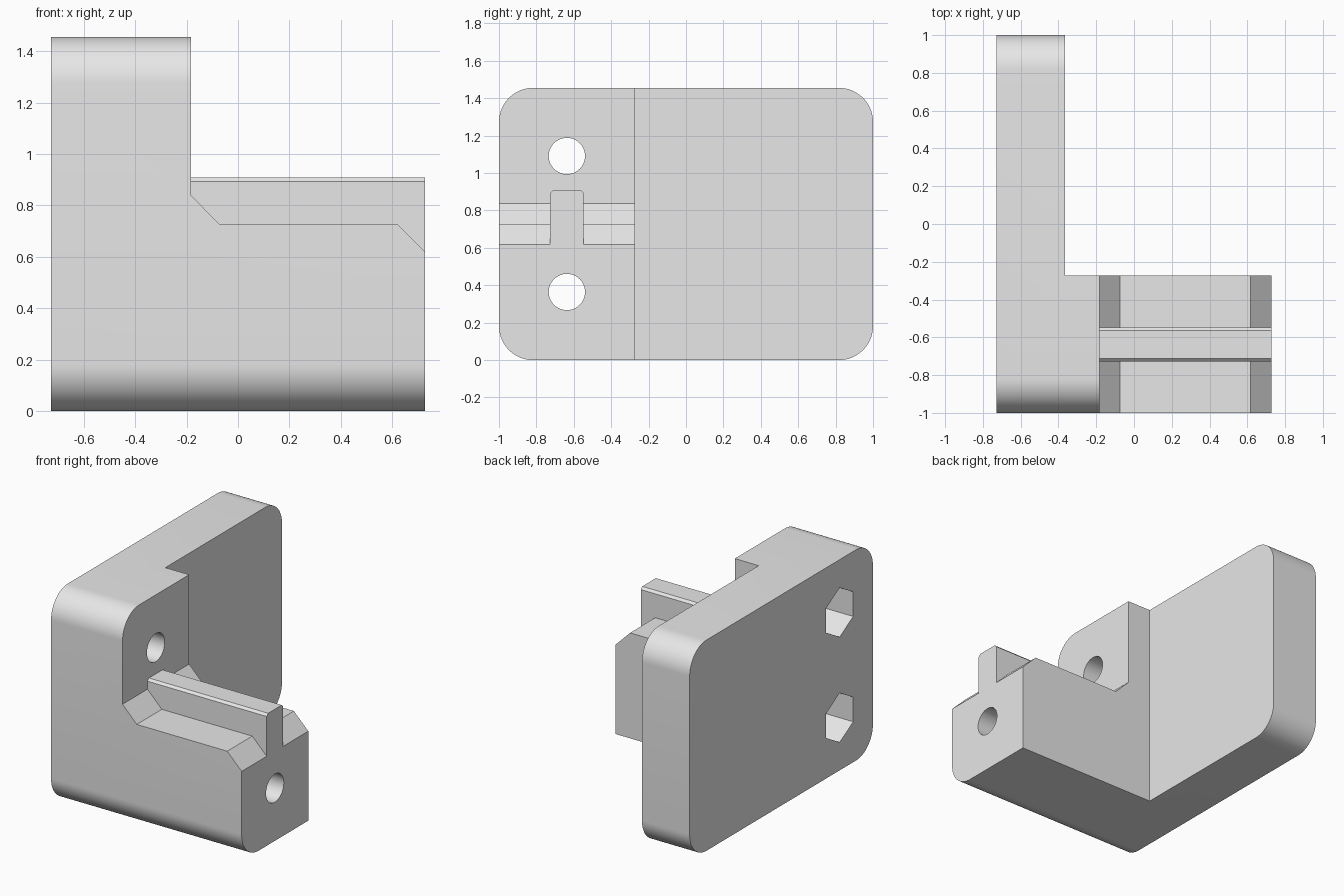
import bpy
import bmesh
from math import sin, cos, pi, radians

cube = bpy.data.objects.get("Cube")
if cube:
    bpy.data.objects.remove(cube, do_unlink=True)

grey = bpy.data.materials.new("light grey")
grey.use_nodes = True
grey.diffuse_color = (0.8, 0.8, 0.8, 1)
grey.node_tree.nodes["Principled BSDF"].inputs["Base Color"].default_value = (0.8, 0.8, 0.8, 1)

HALF, TOP = 0.728, 1.455        # half width in x, overall height
STEP, BACK = -0.182, -0.273     # inner wall of the thick end, back of the arm
HOLE_Y, HOLES_Z = -0.637, (0.364, 1.091)


def prism(name, profile, axis, start, end):
    """Extrude a 2D profile along x (points are y, z) or along y (points are x, z)."""
    bm = bmesh.new()

    def place(p, d):
        return (d, p[0], p[1]) if axis == "x" else (p[0], d, p[1])
    face = bm.faces.new([bm.verts.new(place(p, start)) for p in profile])
    out = bmesh.ops.extrude_face_region(bm, geom=[face])
    for v in out["geom"]:
        if isinstance(v, bmesh.types.BMVert):
            v.co["xyz".index(axis)] = end
    bmesh.ops.recalc_face_normals(bm, faces=bm.faces)
    mesh = bpy.data.meshes.new(name)
    bm.to_mesh(mesh)
    bm.free()
    mesh.materials.append(grey)
    obj = bpy.data.objects.new(name, mesh)
    bpy.context.collection.objects.link(obj)
    return obj


def rect(a0, a1, b0, b1):
    return [(a0, b0), (a1, b0), (a1, b1), (a0, b1)]


def ring(cy, cz, r, count):
    return [(cy + r * sin(2 * pi * i / count), cz + r * cos(2 * pi * i / count))
            for i in range(count)]


def rounded(half, top, r, steps=16):
    pts = []
    corners = [(half - r, top - r), (r - half, top - r), (r - half, r), (half - r, r)]
    for k, (cy, cz) in enumerate(corners):
        for i in range(steps + 1):
            a = pi / 2 * (k + i / steps)
            pts.append((cy + r * cos(a), cz + r * sin(a)))
    return pts


def combine(target, tool, operation):
    tool.hide_render = True
    mod = target.modifiers.new("shape", "BOOLEAN")
    mod.operation, mod.solver, mod.object = operation, "EXACT", tool
    bpy.context.view_layer.objects.active = target
    bpy.ops.object.modifier_apply(modifier=mod.name)
    bpy.data.objects.remove(tool, do_unlink=True)


# Rounded block, cut back to a plate with an arm along the front
bracket = prism("bracket", rounded(1, TOP, 0.182), "x", -HALF, HALF)
combine(bracket, prism("back_cutter", rect(-0.364, 1, -1, 2), "y", BACK, 2), "DIFFERENCE")

# Step over the arm, with a sloped inner corner and a sloped outer edge
step = [(STEP, 2), (STEP, 0.838), (-0.073, 0.728), (0.618, 0.728), (1, 0.346), (1, 2)]
combine(bracket, prism("step_cutter", step, "y", -2, 0.5), "DIFFERENCE")

# Guide rail with bevelled top edges
y0, y1, z1, c = -0.727, -0.547, 0.909, 0.016
rail = [(y0, 0.5), (y1, 0.5), (y1, z1 - c), (y1 - c, z1), (y0 + c, z1), (y0, z1 - c)]
combine(bracket, prism("guide_rail", rail, "x", STEP - 0.05, HALF), "UNION")

# Bolt holes with hexagonal nut pockets in the plate
for z in HOLES_Z:
    combine(bracket, prism("hole_cutter", ring(HOLE_Y, z, 0.097, 48), "x", -1, 1), "DIFFERENCE")
    combine(bracket, prism("nut_cutter", ring(HOLE_Y, z, 0.17, 6), "x", -1, -0.364), "DIFFERENCE")

bpy.ops.object.select_all(action="DESELECT")
bracket.select_set(True)
bpy.context.view_layer.objects.active = bracket
bpy.ops.object.shade_smooth_by_angle(angle=radians(30))
